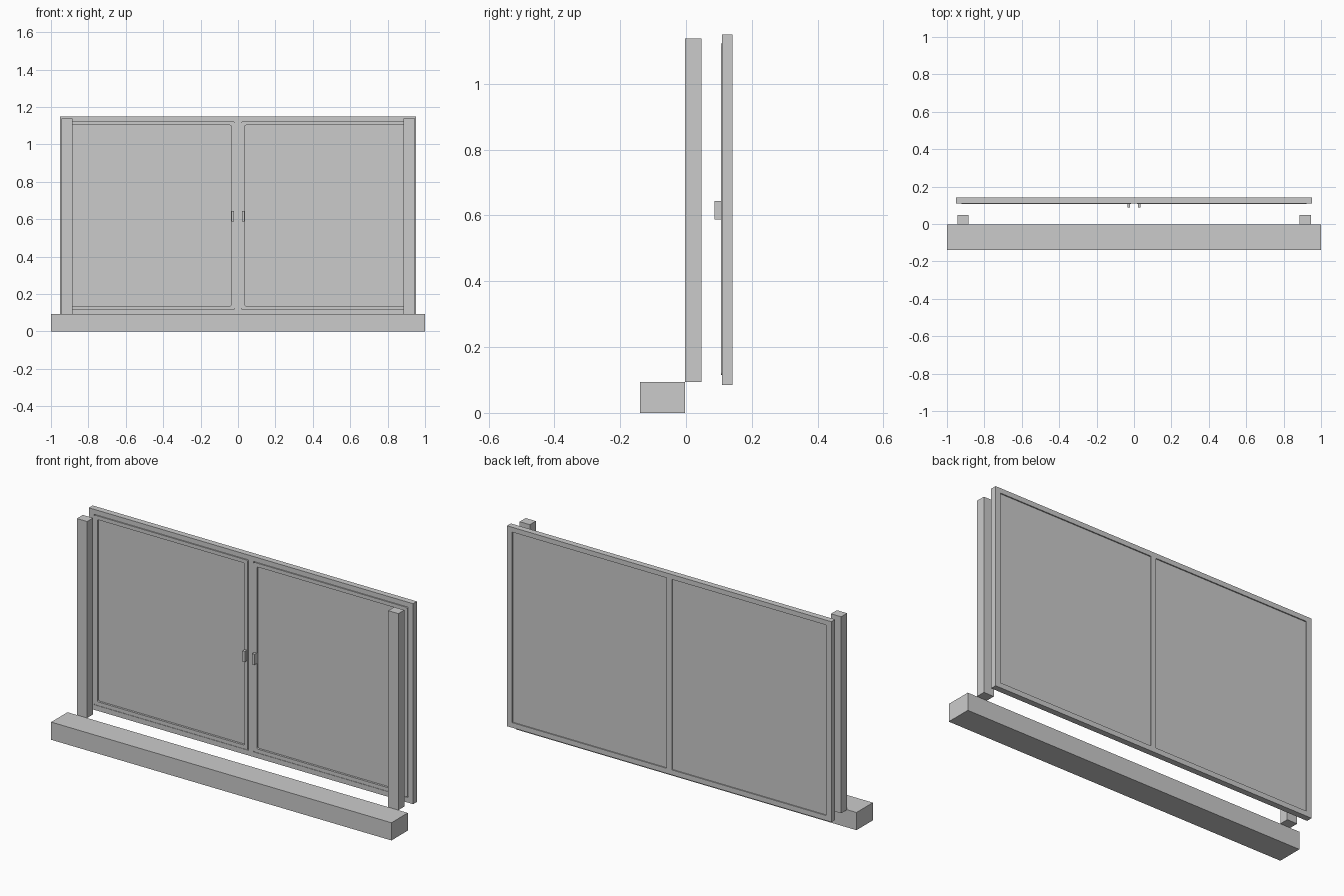
import bpy
import bmesh
from math import cos, sin, pi

cube = bpy.data.objects.get("Cube")
if cube:
    bpy.data.objects.remove(cube, do_unlink=True)

# Single flat grey for every part
grey = bpy.data.materials.new("light grey")
grey.use_nodes = True
colour = (0.6, 0.6, 0.6, 1)
grey.diffuse_color = colour
grey.node_tree.nodes["Principled BSDF"].inputs["Base Color"].default_value = colour


def finish(name, bm):
    bmesh.ops.recalc_face_normals(bm, faces=bm.faces)
    mesh = bpy.data.meshes.new(name)
    bm.to_mesh(mesh)
    bm.free()
    mesh.materials.append(grey)
    obj = bpy.data.objects.new(name, mesh)
    bpy.context.collection.objects.link(obj)
    return obj


def box(name, x, y, z):
    """Box from (min, max) pairs."""
    bm = bmesh.new()
    bmesh.ops.create_cube(bm, size=1)
    for v in bm.verts:
        v.co = [(a + b) / 2 + c * (b - a) for (a, b), c in zip((x, y, z), v.co)]
    return finish(name, bm)


def rounded_rect(x, z, r, steps=3):
    corners = [(x[1] - r, z[1] - r), (x[0] + r, z[1] - r),
               (x[0] + r, z[0] + r), (x[1] - r, z[0] + r)]
    return [(cx + r * cos(pi / 2 * (k + i / steps)), cz + r * sin(pi / 2 * (k + i / steps)))
            for k, (cx, cz) in enumerate(corners) for i in range(steps + 1)]


def ring(name, x, y, z, width, r_out, r_in):
    """Rectangular border with rounded corners, extruded along y."""
    inner_x = (x[0] + width, x[1] - width)
    inner_z = (z[0] + width, z[1] - width)
    bm = bmesh.new()
    loops = [[bm.verts.new((px, depth, pz)) for px, pz in pts]
             for pts, depth in ((rounded_rect(x, z, r_out), y[0]),
                                (rounded_rect(inner_x, inner_z, r_in), y[0]),
                                (rounded_rect(inner_x, inner_z, r_in), y[1]),
                                (rounded_rect(x, z, r_out), y[1]))]
    n = len(loops[0])
    for k in range(4):
        a, b = loops[k], loops[(k + 1) % 4]
        for i in range(n):
            j = (i + 1) % n
            bm.faces.new((a[i], a[j], b[j], b[i]))
    return finish(name, bm)


# Sill beam and the posts behind it
box("sill", (-1, 1), (-0.14, -0.003), (0, 0.094))

# Outer frame: rails, stiles and centre mullion
frame_y = (0.109, 0.141)
opening_z = (0.112, 1.124)
box("bottom_rail", (-0.953, 0.953), frame_y, (0.085, opening_z[0]))
box("top_rail", (-0.953, 0.953), frame_y, (opening_z[1], 1.15))
box("mullion", (-0.015, 0.015), frame_y, opening_z)

for side, s in (("left", 1), ("right", -1)):
    def span(a, b):
        return tuple(sorted((s * a, s * b)))

    box(side + "_post", span(0.885, 0.945), (-0.003, 0.047), (0.094, 1.138))
    box(side + "_stile", span(0.923, 0.953), frame_y, opening_z)
    # Sash border, pane and pull handle
    ring(side + "_sash", span(0.017, 0.921), (0.106, 0.13), (0.115, 1.122),
         0.02, 0.008, 0.006)
    box(side + "_pane", span(0.015, 0.923), (0.117, 0.135), opening_z)
    box(side + "_handle", span(0.021, 0.036), (0.087, 0.107), (0.588, 0.644))
